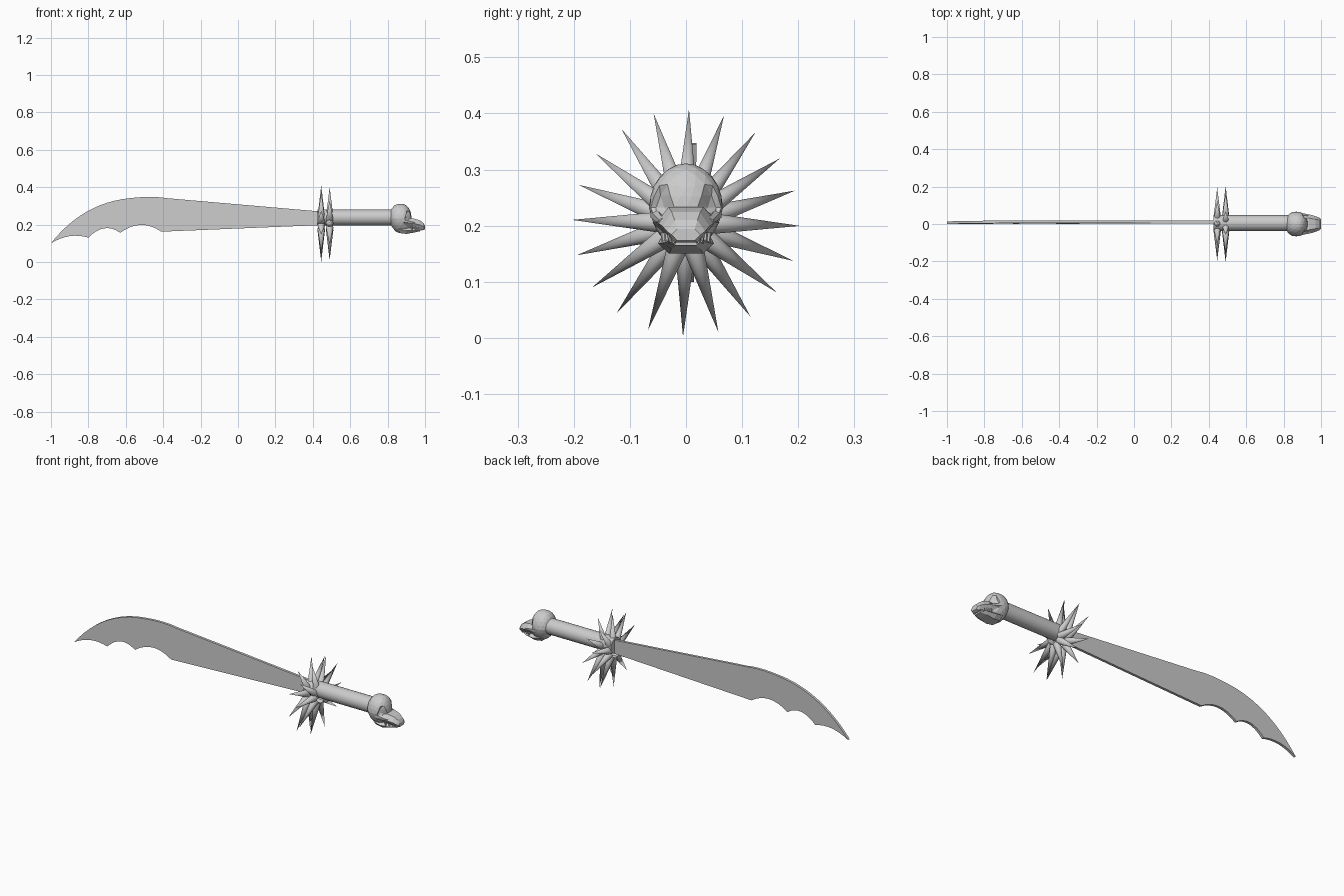
import bpy, bmesh, math
from mathutils import Vector, Matrix

if "Cube" in bpy.data.objects:
    bpy.data.objects.remove(bpy.data.objects["Cube"], do_unlink=True)

GREY = (0.6, 0.6, 0.6, 1)
grey = bpy.data.materials.new("plain grey")
grey.use_nodes = True
grey.diffuse_color = GREY
grey.node_tree.nodes["Principled BSDF"].inputs["Base Color"].default_value = GREY


def finish(bm, name, smooth=False):
    bmesh.ops.recalc_face_normals(bm, faces=bm.faces)
    mesh = bpy.data.meshes.new(name)
    bm.to_mesh(mesh)
    bm.free()
    mesh.materials.append(grey)
    obj = bpy.data.objects.new(name, mesh)
    bpy.context.collection.objects.link(obj)
    if smooth:
        bpy.ops.object.select_all(action='DESELECT')
        obj.select_set(True)
        bpy.context.view_layer.objects.active = obj
        bpy.ops.object.shade_smooth_by_angle(angle=math.radians(35))
    return obj


def add_cone(bm, start, end, r1, r2, sides):
    start, end = Vector(start), Vector(end)
    axis = end - start
    turn = axis.to_track_quat('Z', 'Y').to_matrix().to_4x4()
    bmesh.ops.create_cone(bm, cap_ends=True, segments=sides, radius1=r1, radius2=r2,
                          depth=axis.length,
                          matrix=Matrix.Translation((start + end) / 2) @ turn)


def add_loft(bm, sections):
    """Joins six-sided sections (x, half width, low z, high z) along x."""
    corners = ((-0.6, 0), (0.6, 0), (1, 0.5), (0.6, 1), (-0.6, 1), (-1, 0.5))
    rings = [[bm.verts.new((x, s * w, lo + t * (hi - lo))) for s, t in corners]
             for x, w, lo, hi in sections]
    for a, b in zip(rings, rings[1:]):
        for i in range(6):
            j = (i + 1) % 6
            bm.faces.new((a[i], a[j], b[j], b[i]))
    bm.faces.new(rings[0])
    bm.faces.new(rings[-1])


def arc(a, peak, b, steps=8):
    """Curve from a to b that passes through peak half way; b is left out."""
    a, peak, b = Vector(a), Vector(peak), Vector(b)
    ctrl = 2 * peak - (a + b) / 2
    ts = [i / steps for i in range(steps)]
    return [a * (1 - t) ** 2 + ctrl * 2 * t * (1 - t) + b * t * t for t in ts]


# Blade: curved back, scalloped cutting edge, leaning very slightly
tip, spine = (-1, 0.1), (-0.38, 0.341)
notches = [(-0.8, 0.13), (-0.63, 0.156), (-0.41, 0.162)]
outline = [Vector((0.44, 0.27))]
outline += arc(spine, (-0.47, 0.348), (-0.58, 0.341), 5)
outline += arc((-0.58, 0.341), (-0.81, 0.268), tip, 12)
outline += arc(tip, (-0.9, 0.138), notches[0])
outline += arc(notches[0], (-0.715, 0.18), notches[1])
outline += arc(notches[1], (-0.52, 0.198), notches[2])
outline += [Vector(notches[2]), Vector((0.44, 0.197))]
bm = bmesh.new()
sides = [[bm.verts.new((p.x, 0.009 + 0.02 * (p.y - 0.2) + dy, p.y)) for p in outline]
         for dy in (-0.007, 0.007)]
for ring in sides:
    bm.faces.new(ring)
for i in range(len(outline)):
    j = (i + 1) % len(outline)
    bm.faces.new((sides[0][i], sides[0][j], sides[1][j], sides[1][i]))
finish(bm, "blade")

# Guard: two staggered rings of spikes
for name, x, start in (("outer", 0.49, 70.5), ("inner", 0.445, 88.5)):
    bm = bmesh.new()
    for k in range(10):
        a = math.radians(start + 36 * k)
        d = Vector((0, math.cos(a), math.sin(a)))
        hub = Vector((x, 0, 0.205))
        add_cone(bm, hub + d * 0.035, hub + d * 0.203, 0.02, 0, 12)
    finish(bm, name + "_guard_spikes", True)

# Handle
bm = bmesh.new()
add_cone(bm, (0.425, 0.005, 0.238), (0.83, 0.005, 0.238), 0.042, 0.042, 24)
finish(bm, "handle", True)

# Skull pommel: rounded cranium, narrowed below, with hollow eye sockets
bm = bmesh.new()
bmesh.ops.create_icosphere(bm, subdivisions=3, radius=1)
for v in bm.verts:
    low = max(0, -v.co.z)
    full_x = math.copysign(abs(v.co.x) ** 0.8, v.co.x)
    v.co = Vector((0.868 + 0.06 * full_x + 0.012 * low,
                   0.066 * v.co.y * (1 - 0.15 * low), 0.232 + 0.079 * v.co.z))
    for s in (-1, 1):
        if (v.co - Vector((0.915, s * 0.044, 0.245))).length < 0.019:
            v.co.x -= 0.015
finish(bm, "skull_cranium")

# Upper muzzle, sloping down to a blunt front
bm = bmesh.new()
add_loft(bm, [(0.885, 0.06, 0.185, 0.225), (0.935, 0.052, 0.18, 0.233),
              (0.97, 0.042, 0.174, 0.224), (0.99, 0.034, 0.17, 0.21),
              (1.0, 0.026, 0.174, 0.194)])
finish(bm, "skull_muzzle")

# Lower jaw
bm = bmesh.new()
add_loft(bm, [(0.86, 0.045, 0.155, 0.2), (0.9, 0.05, 0.15, 0.187),
              (0.945, 0.043, 0.158, 0.18), (0.975, 0.03, 0.165, 0.18)])
finish(bm, "skull_jaw")

# Cheekbones and teeth, mirrored left and right
bm = bmesh.new()
for s in (-1, 1):
    add_cone(bm, (0.88, s * 0.054, 0.22), (0.945, s * 0.042, 0.207), 0.011, 0.007, 6)
finish(bm, "skull_cheekbones")
bm = bmesh.new()
for s in (-1, 1):
    for k in range(4):
        x, y = 0.93 + 0.018 * k, s * (0.04 - 0.006 * k)
        add_cone(bm, (x, y, 0.188), (x, y, 0.168), 0.006, 0.003, 6)
finish(bm, "skull_teeth")
